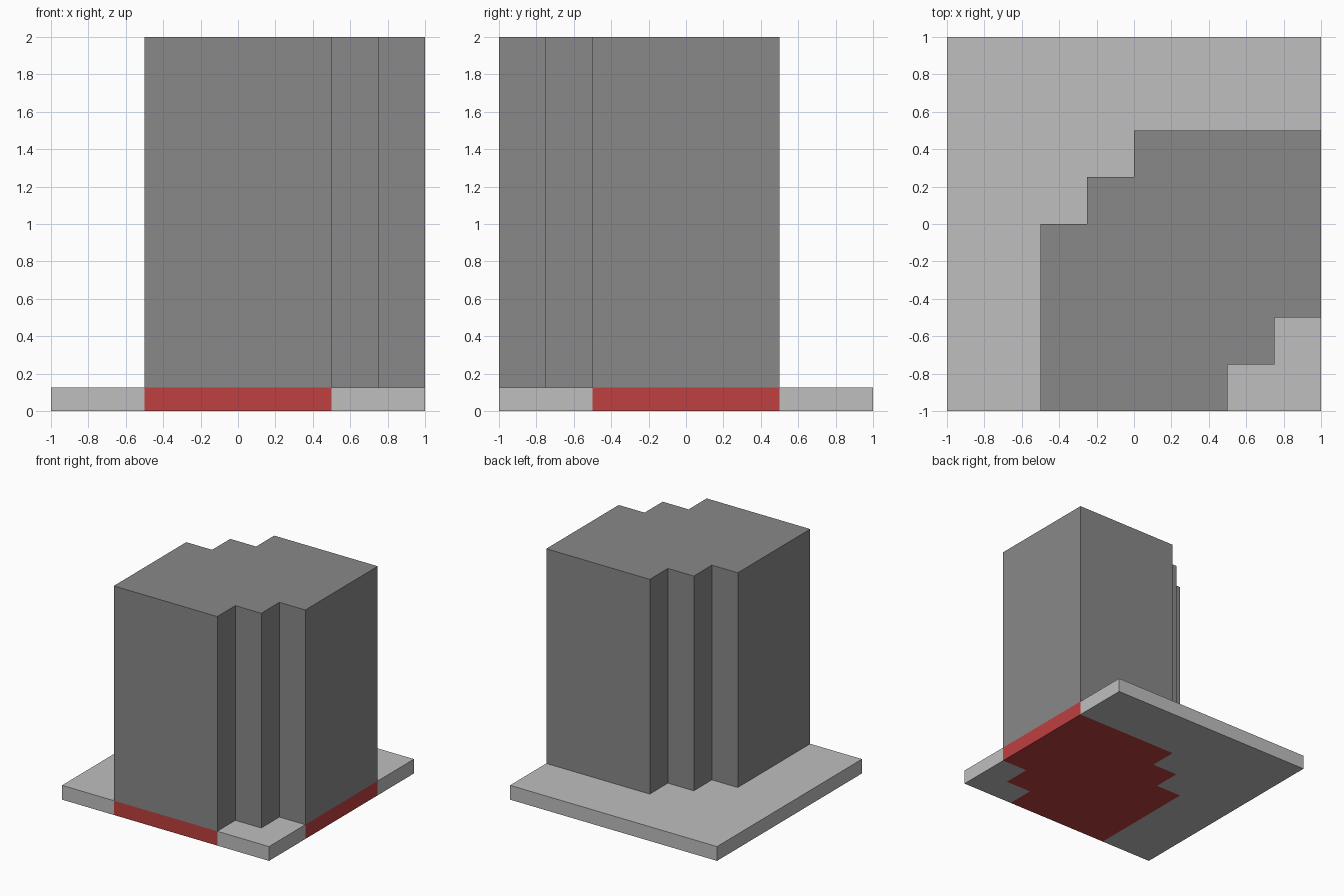
import bpy
import bmesh

cube = bpy.data.objects.get("Cube")
if cube:
    bpy.data.objects.remove(cube, do_unlink=True)


def material(name, color):
    mat = bpy.data.materials.new(name)
    mat.use_nodes = True
    mat.diffuse_color = (*color, 1)
    mat.node_tree.nodes["Principled BSDF"].inputs["Base Color"].default_value = (*color, 1)
    return mat


def prism(name, outline, z0, z1, mat):
    """Extrude a counter-clockwise outline from z0 up to z1."""
    bm = bmesh.new()
    base = bm.faces.new([bm.verts.new((x, y, z0)) for x, y in outline])
    top = bmesh.ops.extrude_face_region(bm, geom=[base], use_keep_orig=True)
    verts = [v for v in top["geom"] if isinstance(v, bmesh.types.BMVert)]
    bmesh.ops.translate(bm, verts=verts, vec=(0, 0, z1 - z0))
    bmesh.ops.recalc_face_normals(bm, faces=bm.faces)
    mesh = bpy.data.meshes.new(name)
    bm.to_mesh(mesh)
    bm.free()
    mesh.materials.append(mat)
    obj = bpy.data.objects.new(name, mesh)
    bpy.context.collection.objects.link(obj)
    return obj


light_grey = material("light grey", (0.52, 0.52, 0.52))
dark_grey = material("dark grey", (0.25, 0.25, 0.25))
red = material("red", (0.52, 0.05, 0.05))

SLAB_TOP = 0.125
HEIGHT = 2.0

# Stepped edges of the tower footprint
right_steps = [(0.5, -1), (0.5, -0.75), (0.75, -0.75), (0.75, -0.5), (1, -0.5)]
back_steps = [(1, 0.5), (0, 0.5), (0, 0.25), (-0.25, 0.25), (-0.25, 0),
              (-0.5, 0), (-0.5, -1)]
footprint = right_steps + back_steps

# Tower and its red foundation, set flush into the slab
prism("tower", footprint, SLAB_TOP, HEIGHT, dark_grey)
prism("foundation", footprint, 0, SLAB_TOP, red)

# Ground slab fitted around the foundation
prism("slab_main", back_steps + [(-1, -1), (-1, 1), (1, 1)], 0, SLAB_TOP, light_grey)
prism("slab_corner", right_steps + [(1, -1)], 0, SLAB_TOP, light_grey)
